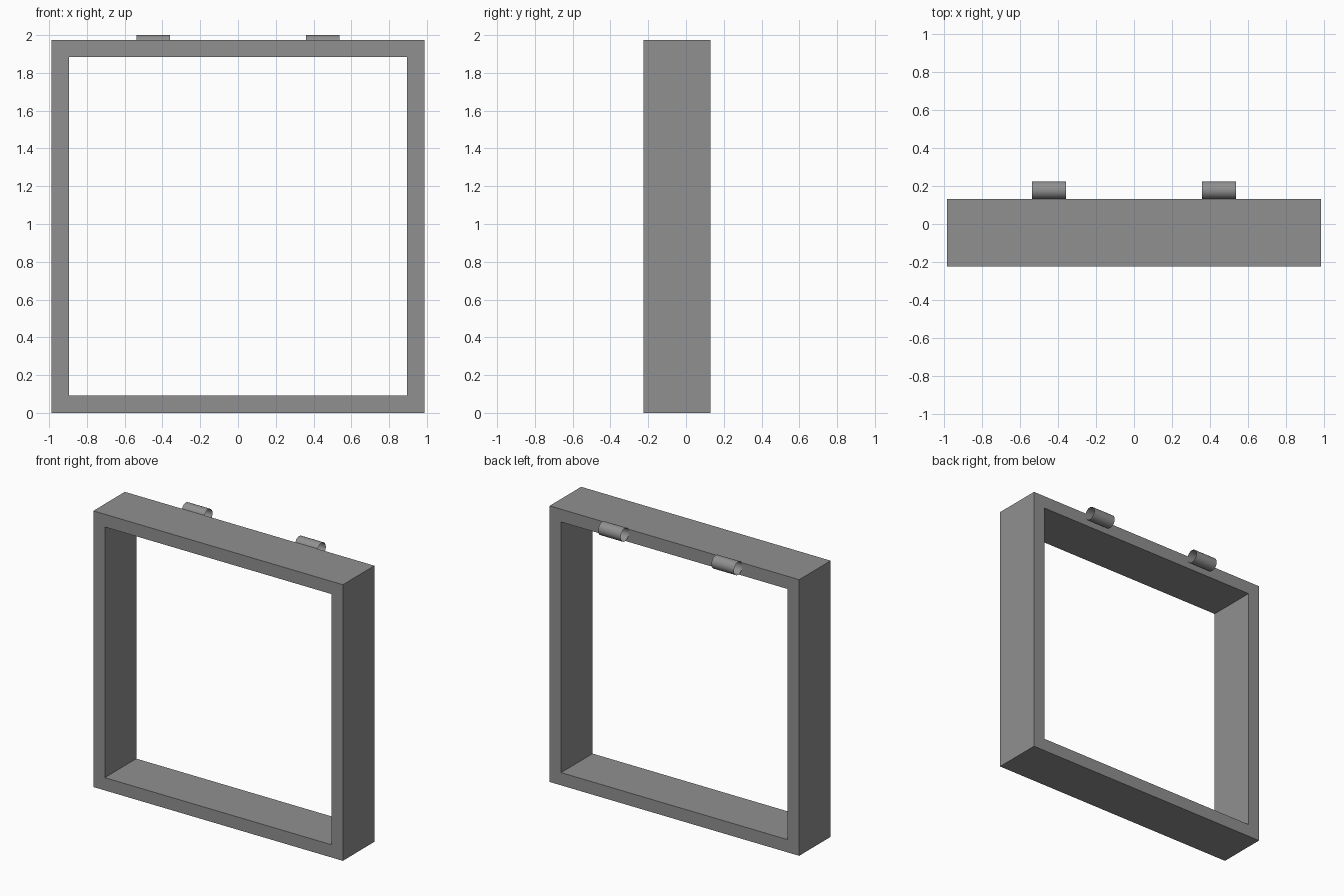
import bpy
import bmesh
import math
from mathutils import Matrix

default = bpy.data.objects.get("Cube")
if default:
    bpy.data.objects.remove(default, do_unlink=True)

GREY = (0.28, 0.28, 0.28, 1.0)
grey = bpy.data.materials.new("plain grey")
grey.use_nodes = True
grey.diffuse_color = GREY
grey.node_tree.nodes["Principled BSDF"].inputs["Base Color"].default_value = GREY


def add_object(name, bm):
    mesh = bpy.data.meshes.new(name)
    bmesh.ops.recalc_face_normals(bm, faces=bm.faces)
    bm.to_mesh(mesh)
    bm.free()
    mesh.materials.append(grey)
    obj = bpy.data.objects.new(name, mesh)
    bpy.context.collection.objects.link(obj)
    return obj


# Square frame: a rectangular section swept around four mitred corners
HALF, WALL = 0.987, 0.091
FRONT, BACK = -0.225, 0.131
section = [(HALF, FRONT), (HALF, BACK), (HALF - WALL, BACK), (HALF - WALL, FRONT)]
bm = bmesh.new()
rings = [[bm.verts.new((sx * r, y, HALF + sz * r)) for r, y in section]
         for sx, sz in ((1, 1), (-1, 1), (-1, -1), (1, -1))]
for i in range(4):
    a, b = rings[i], rings[(i + 1) % 4]
    for j in range(4):
        k = (j + 1) % 4
        bm.faces.new((a[j], a[k], b[k], b[j]))
add_object("frame", bm)

# Open hinge barrels along the top back edge
RADIUS = 0.047
for name, x in (("left_hinge_barrel", 0.448), ("right_hinge_barrel", -0.448)):
    bm = bmesh.new()
    bmesh.ops.create_cone(
        bm, cap_ends=False, segments=32, radius1=RADIUS, radius2=RADIUS, depth=0.178,
        matrix=Matrix.Translation((x, BACK + RADIUS, 2 - RADIUS))
        @ Matrix.Rotation(math.pi / 2, 4, "Y"))
    barrel = add_object(name, bm)
    for face in barrel.data.polygons:
        face.use_smooth = True
